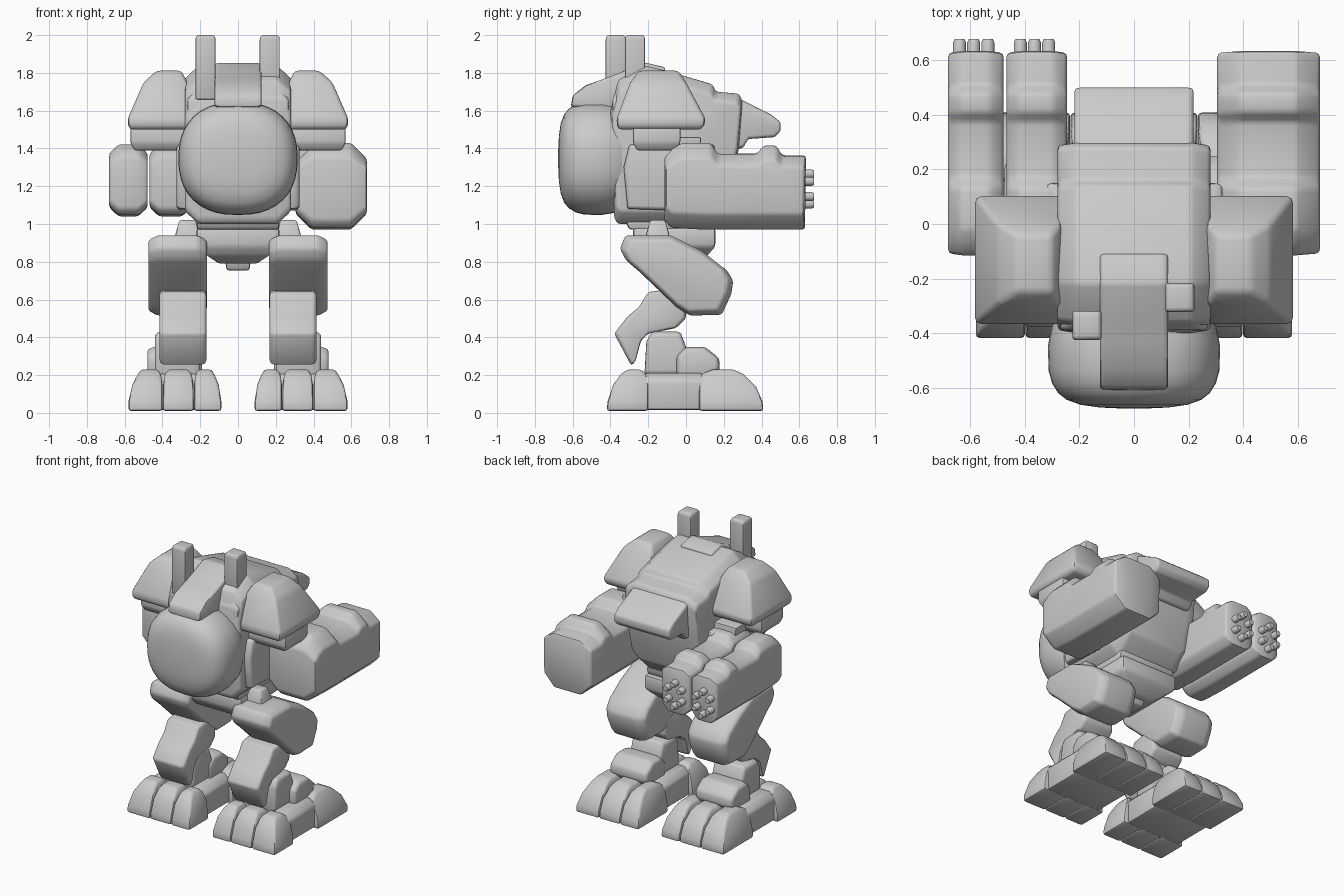
import bpy, bmesh, math

grey = bpy.data.materials.new("light_grey")
grey.diffuse_color = (0.6, 0.6, 0.6, 1)


def loft(name, rings, bevel=0.015, angle=40):
    """Skin a list of closed rings, cap the ends and soften the corners."""
    bm = bmesh.new()
    loops = [[bm.verts.new(p) for p in ring] for ring in rings]
    n = len(loops[0])
    for a, b in zip(loops, loops[1:]):
        for i in range(n):
            bm.faces.new((a[i], a[(i + 1) % n], b[(i + 1) % n], b[i]))
    bm.faces.new(loops[0])
    bm.faces.new(loops[-1])
    bmesh.ops.recalc_face_normals(bm, faces=bm.faces)
    if bevel:
        edges = [e for e in bm.edges if e.calc_face_angle(0) > math.radians(22)]
        bmesh.ops.bevel(bm, geom=edges, offset=bevel, segments=2, profile=0.5,
                        affect='EDGES', clamp_overlap=True)
    me = bpy.data.meshes.new(name)
    bm.to_mesh(me)
    bm.free()
    me.materials.append(grey)
    ob = bpy.data.objects.new(name, me)
    bpy.context.collection.objects.link(ob)
    bpy.ops.object.select_all(action='DESELECT')
    ob.select_set(True)
    bpy.context.view_layer.objects.active = ob
    bpy.ops.object.shade_smooth_by_angle(angle=math.radians(angle))
    return ob


def slab(name, prof, x0, x1, inset=0.0, sy=1.0, sz=1.0, bevel=0.015):
    """Side profile (y, z) extruded over x, with shrunken outer caps."""
    ys, zs = [p[0] for p in prof], [p[1] for p in prof]
    cy, cz = (min(ys) + max(ys)) / 2, (min(zs) + max(zs)) / 2
    small = [(cy + (y - cy) * sy, cz + (z - cz) * sz) for y, z in prof]
    steps = [(x0, small), (x0 + inset, prof), (x1 - inset, prof), (x1, small)]
    if not inset:
        steps = [(x0, prof), (x1, prof)]
    return loft(name, [[(x, y, z) for y, z in s] for x, s in steps], bevel)


def stack(name, levels, bevel=0.015):
    """Rectangles (z, x0, x1, y0, y1) stacked upwards."""
    return loft(name, [[(a, c, z), (b, c, z), (b, d, z), (a, d, z)]
                       for z, a, b, c, d in levels], bevel)


def both(fn, name, *args, **kw):
    """Build a right-hand part and its mirrored left-hand twin."""
    ob = fn("right_" + name, *args, **kw)
    twin = bpy.data.objects.new("left_" + name, ob.data.copy())
    bpy.context.collection.objects.link(twin)
    for v in twin.data.vertices:
        v.co.x *= -1
    twin.data.flip_normals()


# Torso hull, chin block, nose and spine
slab("torso", [(-0.38, 1.03), (-0.36, 1.0), (0.1, 1.0), (0.22, 1.12), (0.28, 1.4),
               (0.3, 1.65), (0.28, 1.69), (0.16, 1.7), (0.14, 1.74), (-0.1, 1.81),
               (-0.22, 1.84), (-0.36, 1.76), (-0.4, 1.6)],
     -0.28, 0.28, 0.07, 0.97, 0.84)
slab("nose", [(0.2, 1.4), (0.3, 1.4), (0.33, 1.45), (0.47, 1.46), (0.5, 1.49),
              (0.5, 1.54), (0.45, 1.58), (0.29, 1.66), (0.2, 1.66)],
     -0.218, 0.218, 0.02, 0.98, 0.9)
slab("spine", [(-0.61, 1.62), (-0.6, 1.68), (-0.53, 1.735), (-0.43, 1.77), (-0.35, 1.8),
               (-0.22, 1.855), (-0.11, 1.83), (-0.11, 1.7), (-0.4, 1.6)],
     -0.125, 0.125, 0.02, 0.99, 0.93)
both(slab, "torso_side", [(-0.31, 1.08), (-0.33, 1.3), (-0.3, 1.42), (0.15, 1.42),
                          (0.15, 1.15), (0.0, 1.07)], 0.2, 0.325, 0.02, 0.95, 0.95)
stack("rear_deck", [(1.5, -0.27, 0.27, -0.39, -0.1), (1.66, -0.27, 0.27, -0.39, -0.1),
                    (1.72, -0.21, 0.21, -0.36, -0.1)])

# Rounded drum on the back
drum = []
for y, r in [(-0.34, 0.9), (-0.38, 0.96), (-0.45, 1), (-0.54, 0.99), (-0.585, 0.95),
             (-0.62, 0.88), (-0.645, 0.78), (-0.663, 0.62), (-0.673, 0.4), (-0.677, 0.12)]:
    ring = []
    for i in range(40):
        c, s = math.cos(math.tau * i / 40), math.sin(math.tau * i / 40)
        ring.append((0.316 * r * math.copysign(abs(c) ** 0.85, c), y,
                     1.347 + 0.3 * r * math.copysign(abs(s) ** 0.85, s)))
    drum.append(ring)
loft("back_drum", drum, 0)

# Exhaust stacks
for side, x, y in (("left", -0.172, -0.372), ("right", 0.168, -0.27)):
    stack(side + "_exhaust", [(1.66, x - 0.053, x + 0.053, y - 0.053, y + 0.053),
                              (1.985, x - 0.053, x + 0.053, y - 0.053, y + 0.053),
                              (2.0, x - 0.045, x + 0.045, y - 0.045, y + 0.045)], 0.02)

# Shoulders
both(stack, "shoulder", [(1.5, 0.255, 0.575, -0.36, 0.085), (1.55, 0.25, 0.587, -0.37, 0.107),
                         (1.75, 0.268, 0.5, -0.295, 0.0), (1.812, 0.3, 0.43, -0.25, -0.04)], 0.02)
both(stack, "shoulder_link", [(1.39, 0.27, 0.55, -0.26, -0.05), (1.43, 0.26, 0.57, -0.28, -0.03),
                              (1.52, 0.26, 0.57, -0.28, -0.03)], 0.01)
both(stack, "arm_mount", [(1.2, 0.22, 0.4, -0.06, 0.08), (1.46, 0.22, 0.45, -0.06, 0.08)], 0.01)

# Arm pods, one wide on the right and a twin pair on the left
pod = [(-0.115, 1.02), (-0.08, 0.98), (0.1, 0.97), (0.63, 0.97), (0.635, 1.36), (0.51, 1.36),
       (0.48, 1.415), (0.41, 1.415), (0.375, 1.37), (0.17, 1.37), (0.13, 1.43),
       (-0.02, 1.43), (-0.07, 1.4), (-0.115, 1.35)]
slab("right_arm_pod", pod, 0.305, 0.682, 0.085, 0.98, 0.64)
gun = [(y, 1.04 + (z - 0.97) * 0.83) for y, z in pod]
for label, x0, x1 in (("outer", -0.682, -0.478), ("inner", -0.468, -0.245)):
    slab("left_" + label + "_gun", gun, x0, x1, 0.05, 0.98, 0.75)
    cx = -0.588 if label == "outer" else -0.365
    for k in range(6):
        a = math.radians(30 + 60 * k)
        bx, bz = cx + 0.06 * math.cos(a), 1.185 + 0.08 * math.sin(a)
        loft("%s_barrel_%d" % (label, k + 1),
             [[(bx + r * math.cos(math.tau * i / 12), y, bz + r * math.sin(math.tau * i / 12))
               for i in range(12)] for y, r in ((0.6, 0.024), (0.665, 0.024), (0.678, 0.018))], 0)

# Pelvis
slab("waist", [(-0.33, 1.03), (-0.3, 0.97), (0.12, 0.97), (0.14, 1.03)], -0.22, 0.22)
stack("pelvis", [(0.79, -0.1, 0.1, -0.17, 0.06), (0.83, -0.16, 0.16, -0.25, 0.11),
                 (0.88, -0.22, 0.22, -0.28, 0.155), (0.98, -0.22, 0.22, -0.28, 0.155)])
stack("pelvis_nub", [(0.755, -0.06, 0.06, -0.1, 0.02), (0.82, -0.07, 0.07, -0.12, 0.04)], 0.01)

# Legs
both(stack, "hip_joint", [(0.85, 0.17, 0.35, -0.22, -0.08), (0.95, 0.19, 0.33, -0.21, -0.09),
                          (1.02, 0.23, 0.31, -0.19, -0.11)], 0.01)
both(slab, "thigh", [(-0.35, 0.87), (-0.32, 0.94), (-0.08, 0.94), (0.08, 0.86), (0.21, 0.765),
                     (0.25, 0.7), (0.24, 0.63), (0.19, 0.52), (0.02, 0.515), (-0.05, 0.56),
                     (-0.25, 0.75), (-0.32, 0.81)], 0.165, 0.475, 0.05, 0.9, 0.88)
both(slab, "shin", [(-0.2, 0.64), (-0.05, 0.66), (0.0, 0.6), (0.0, 0.5), (-0.05, 0.45),
                    (-0.2, 0.42), (-0.24, 0.38), (-0.27, 0.27), (-0.29, 0.25), (-0.38, 0.42),
                    (-0.31, 0.51), (-0.25, 0.56)], 0.168, 0.415, 0.025, 0.94, 0.97)
both(slab, "ankle", [(-0.22, 0.2), (-0.21, 0.38), (-0.18, 0.43), (-0.03, 0.43), (0.0, 0.35),
                     (0.03, 0.2)], 0.2, 0.44, 0.03, 0.95, 0.9)
both(slab, "instep", [(-0.05, 0.18), (-0.05, 0.3), (0.0, 0.35), (0.1, 0.35), (0.175, 0.29),
                      (0.18, 0.23), (0.13, 0.18)], 0.19, 0.48, 0.04, 0.92, 0.85)

# Feet: a flat sole with three lobes at each end
both(stack, "sole", [(0.015, 0.12, 0.55, -0.23, 0.1), (0.17, 0.12, 0.55, -0.23, 0.1),
                     (0.21, 0.16, 0.51, -0.22, 0.09)])
for part, x0, x1, t0, t1 in (("inner", 0.088, 0.232, 0.125, 0.225),
                             ("middle", 0.234, 0.398, 0.245, 0.387),
                             ("outer", 0.4, 0.58, 0.408, 0.53)):
    m0, m1 = (x0 + t0) / 2 - 0.004, (x1 + t1) / 2 + 0.004
    both(stack, part + "_heel", [(0.01, x0, x1, -0.42, -0.2), (0.06, x0, x1, -0.415, -0.2),
                                 (0.15, m0, m1, -0.385, -0.2), (0.205, t0, t1, -0.345, -0.21),
                                 (0.23, t0 + 0.015, t1 - 0.015, -0.31, -0.24)])
    both(stack, part + "_toe", [(0.01, x0, x1, 0.07, 0.41), (0.06, x0, x1, 0.07, 0.405),
                                (0.14, m0, m1, 0.07, 0.37), (0.205, t0, t1, 0.08, 0.305),
                                (0.23, t0 + 0.015, t1 - 0.015, 0.14, 0.25)])
